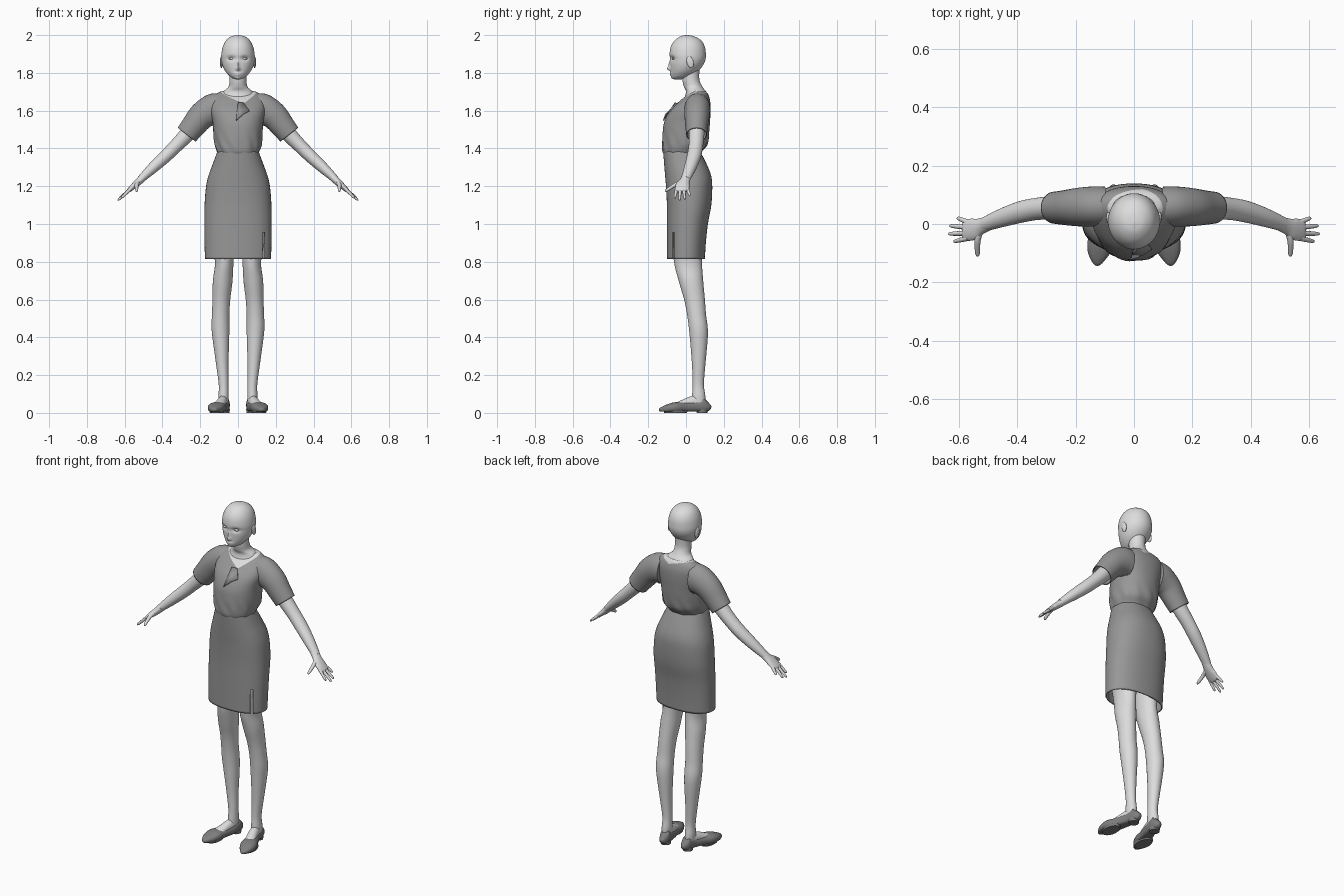
import bpy, bmesh, math
from mathutils import Vector

cube = bpy.data.objects.get("Cube")
if cube:
    bpy.data.objects.remove(cube)

X, Y, Z = Vector((1, 0, 0)), Vector((0, 1, 0)), Vector((0, 0, 1))


def material(name, grey):
    m = bpy.data.materials.new(name)
    m.use_nodes = True
    m.diffuse_color = (grey, grey, grey, 1)
    m.node_tree.nodes["Principled BSDF"].inputs["Base Color"].default_value = (grey, grey, grey, 1)
    return m


SKIN = material("pale skin", 0.72)
CLOTH = material("grey cloth", 0.31)
LEATHER = material("dark shoe", 0.21)


def finish(name, bm, *mats):
    bmesh.ops.recalc_face_normals(bm, faces=bm.faces)
    me = bpy.data.meshes.new(name)
    bm.to_mesh(me)
    bm.free()
    for m in mats:
        me.materials.append(m)
    ob = bpy.data.objects.new(name, me)
    bpy.context.collection.objects.link(ob)
    bpy.ops.object.select_all(action='DESELECT')
    ob.select_set(True)
    bpy.context.view_layer.objects.active = ob
    bpy.ops.object.shade_smooth_by_angle(angle=math.radians(50))
    return ob


def smooth_path(secs, steps):
    """Catmull-Rom interpolation of section tuples."""
    out = []
    for i in range(len(secs) - 1):
        p0, p1, p2 = secs[max(i - 1, 0)], secs[i], secs[i + 1]
        p3 = secs[min(i + 2, len(secs) - 1)]
        for k in range(steps):
            t = k / steps
            out.append([b + t * ((c - a) + t * ((2 * a - 5 * b + 4 * c - d) + t * (3 * b - a - 3 * c + d))) / 2
                        for a, b, c, d in zip(p0, p1, p2, p3)])
    return out + [list(secs[-1])]


def loft(secs, ref=X, flat=False, n=32, steps=5, caps=(True, True), p=2, folds=None, s=1):
    """Skin rings (x, y, z, half width along ref, other half width); s=-1 mirrors in x."""
    bm = bmesh.new()
    path = smooth_path(secs, steps)
    pts = [Vector(q[:3]) for q in path]
    rings = []
    for i, q in enumerate(path):
        t = Z if flat else (pts[min(i + 1, len(pts) - 1)] - pts[max(i - 1, 0)]).normalized()
        u = (ref - t * ref.dot(t)).normalized()
        v = t.cross(u)
        ring = []
        for k in range(n):
            a = math.tau * k / n
            c, d = [math.copysign(abs(w) ** (2 / p), w) for w in (math.cos(a), math.sin(a))]
            f = 1 + (folds(a, pts[i].z) if folds else 0)
            co = pts[i] + (u * c * max(q[3], .001) + v * d * max(q[4], .001)) * f
            ring.append(bm.verts.new((co.x * s, co.y, co.z)))
        rings.append(ring)
    for r0, r1 in zip(rings, rings[1:]):
        for k in range(n):
            bm.faces.new((r0[k], r0[(k + 1) % n], r1[(k + 1) % n], r1[k]))
    for ring, on in zip((rings[0], rings[-1]), caps):
        if on:
            bm.faces.new(ring)
    return bm


def stack(rows):
    """Rows of (height, front y, back y, half width) become loft sections."""
    return [(0, (f + b) / 2, z, w, (b - f) / 2) for z, f, b, w in rows]


def cut(bm, point, normal):
    bmesh.ops.bisect_plane(bm, geom=bm.verts[:] + bm.edges[:] + bm.faces[:],
                           plane_co=point, plane_no=normal)


def ball(name, loc, size, mat, tilt=0):
    bm = bmesh.new()
    bmesh.ops.create_uvsphere(bm, u_segments=20, v_segments=12, radius=1)
    ob = finish(name, bm, mat)
    ob.location, ob.scale, ob.rotation_euler = loc, size, (tilt, 0, 0)


# Head, with the face pushed and pulled by soft bumps
head = loft(stack([(2, 0, .01, .004), (1.993, -.03, .045, .036), (1.972, -.06, .08, .063),
                   (1.94, -.08, .099, .08), (1.9, -.087, .105, .088), (1.87, -.084, .103, .088),
                   (1.84, -.083, .09, .082), (1.81, -.081, .066, .068), (1.785, -.078, .035, .047),
                   (1.772, -.072, .005, .029), (1.766, -.06, -.02, .013)]), flat=True, n=96, steps=6)
BUMPS = [(0, 1.822, -.016, .010, .010), (0, 1.842, -.009, .007, .022), (0, 1.797, -.006, .02, .006),
         (0, 1.787, -.005, .016, .005), (.036, 1.877, .011, .02, .012), (-.036, 1.877, .011, .02, .012),
         (0, 1.772, -.004, .015, .008)]
for v in head.verts:
    if v.co.y < 0:
        v.co.y += sum(d * math.exp(-((v.co.x - x) / sx) ** 2 - ((v.co.z - z) / sz) ** 2)
                      for x, z, d, sx, sz in BUMPS)
finish("head", head, SKIN)

# Neck flaring into the upper chest
finish("neck", loft(stack([(1.85, -.01, .075, .045), (1.79, -.02, .07, .044), (1.755, -.018, .073, .045),
                           (1.725, -.01, .088, .051), (1.7, 0, .105, .078), (1.66, -.01, .115, .1)]),
                    flat=True), SKIN)

# Blouse body with gathers above the waist, neckline cut by two slanted planes
gather = lambda a, z: .025 * math.cos(11 * a + 40 * z) * max(0, 1 - abs(z - 1.42) / .08)
blouse = loft(stack([(1.365, -.115, .07, .104), (1.385, -.124, .085, .112), (1.42, -.126, .112, .124),
                     (1.48, -.124, .122, .13), (1.54, -.115, .127, .134), (1.6, -.085, .13, .145),
                     (1.65, -.035, .128, .143), (1.685, .008, .118, .12), (1.703, .03, .105, .088)]),
              flat=True, n=64, p=2.2, folds=gather)
corner = Vector((.03, -.04, 1.64))
slopes = [Vector((.31, -.24, 1)), Vector((-.51, -.24, 1))]
for no in slopes:
    cut(blouse, corner, no)
for f in blouse.faces:
    f.material_index = int(all((f.calc_center_median() - corner).dot(no) > 0 for no in slopes))
finish("blouse", blouse, CLOTH, SKIN)

# Folded lapel on the blouse front
lapel = bmesh.new()
lapel.faces.new([lapel.verts.new(c) for c in ((.0, -.058, 1.645), (.03, -.052, 1.642), (.06, -.088, 1.6),
                                              (.03, -.108, 1.585), (-.01, -.122, 1.55))])
finish("lapel", lapel, CLOTH).modifiers.new("thickness", 'SOLIDIFY').thickness = .006

# Skirt with a narrow slit on the left of the front
skirt = loft(stack([(.815, -.1, .1, .175), (.9, -.1, .105, .177), (1, -.1, .116, .178), (1.1, -.101, .134, .177),
                    (1.2, -.106, .139, .169), (1.26, -.111, .132, .155), (1.32, -.116, .108, .133),
                    (1.385, -.121, .075, .109)]),
             flat=True, n=64, p=2.25, caps=(False, False))
low, high, top = .131, .143, .955
for point, no in ((X * low, X), (X * high, X), (Z * top, Z)):
    cut(skirt, point, no)
slit = []
for f in skirt.faces:
    c = f.calc_center_median()
    if low < c.x < high and c.y < 0 and c.z < top:
        slit.append(f)
bmesh.ops.delete(skirt, geom=slit, context='FACES')
finish("skirt", skirt, CLOTH).modifiers.new("thickness", 'SOLIDIFY').thickness = .006

for s, side in ((1, "left"), (-1, "right")):
    # Sleeve and arm
    sleeve = loft([(.1, .06, 1.607, .068, .084), (.135, .06, 1.605, .069, .083), (.19, .058, 1.573, .066, .073),
                   (.235, .056, 1.52, .06, .065), (.272, .056, 1.473, .055, .06)],
                  ref=Y, caps=(True, False), s=s)
    finish(side + "_sleeve", sleeve, CLOTH).modifiers.new("thickness", 'SOLIDIFY').thickness = .005
    finish(side + "_arm", loft([(.19, .057, 1.57, .045, .045), (.27, .056, 1.475, .041, .041),
                                (.33, .052, 1.412, .038, .036), (.385, .042, 1.358, .037, .034),
                                (.45, .022, 1.298, .032, .029), (.515, -.002, 1.237, .024, .02)],
                               ref=Y, s=s), SKIN)
    # Hand: palm, four fingers and thumb
    finish(side + "_palm", loft([(.5, .002, 1.25, .025, .021), (.525, -.008, 1.225, .028, .019),
                                 (.55, -.018, 1.203, .037, .016), (.578, -.021, 1.178, .036, .011),
                                 (.586, -.021, 1.171, .03, .006)], ref=Y, s=s), SKIN)
    for finger, y0, tip in (("index", -.049, (.618, -.06, 1.137)), ("middle", -.031, (.636, -.034, 1.125)),
                            ("ring", -.012, (.632, -.006, 1.131)), ("little", .006, (.606, .021, 1.152))):
        a, b = Vector((.568, y0, 1.187)), Vector(tip)
        rows = [(*a.lerp(b, t), r, r) for t, r in ((0, .009), (.5, .008), (.9, .006), (1, .002))]
        finish(f"{side}_{finger}_finger", loft(rows, ref=Y, n=12, steps=3, s=s), SKIN)
    finish(side + "_thumb", loft([(.528, -.02, 1.22, .012, .014), (.536, -.055, 1.208, .011, .011),
                                  (.537, -.085, 1.19, .009, .009), (.536, -.105, 1.177, .007, .007),
                                  (.536, -.111, 1.173, .002, .002)], n=14, s=s), SKIN)
    # Leg and instep
    finish(side + "_leg", loft([(.085, .01, .98, .075, .085), (.073, .01, .81, .05, .075), (.081, .026, .7, .052, .065),
                                (.088, .045, .6, .047, .055), (.092, .056, .52, .046, .05),
                                (.093, .065, .45, .047, .05), (.09, .068, .38, .043, .046),
                                (.083, .067, .25, .032, .035), (.076, .065, .15, .026, .03),
                                (.076, .067, .09, .027, .035), (.076, .066, .04, .025, .037)],
                               flat=True, s=s), SKIN)
    finish(side + "_foot", loft([(.074, .095, .05, .02, .03), (.08, .045, .055, .026, .036),
                                 (.094, -.01, .048, .028, .024), (.107, -.055, .035, .03, .016)], s=s), SKIN)
    # Flat pointed shoe with a level sole and low heel block
    shoe = loft([(.068, .118, .055, .01, .02), (.07, .104, .046, .026, .04), (.078, .05, .034, .032, .03),
                 (.096, -.01, .03, .037, .028), (.113, -.06, .028, .045, .028), (.122, -.1, .022, .037, .022),
                 (.126, -.133, .017, .017, .012), (.127, -.143, .016, .004, .004)], p=2.4, s=s)
    for v in shoe.verts:
        v.co.z = max(v.co.z, .008)
    finish(side + "_shoe", shoe, LEATHER)
    heel = loft([(.072, .085, 0, .027, .028), (.072, .085, .02, .029, .03)], flat=True, steps=1, s=s)
    finish(side + "_heel", heel, LEATHER)
    sole = loft([(.113, -.055, 0, .036, .06), (.113, -.055, .012, .04, .065)], flat=True, steps=1, s=s)
    finish(side + "_sole", sole, LEATHER)
    # Ear and eye
    ball(side + "_ear", (s * .088, .022, 1.857), (.008, .018, .032), SKIN, .25)
    ball(side + "_eye", (s * .035, -.064, 1.876), (.016, .011, .007), SKIN)
